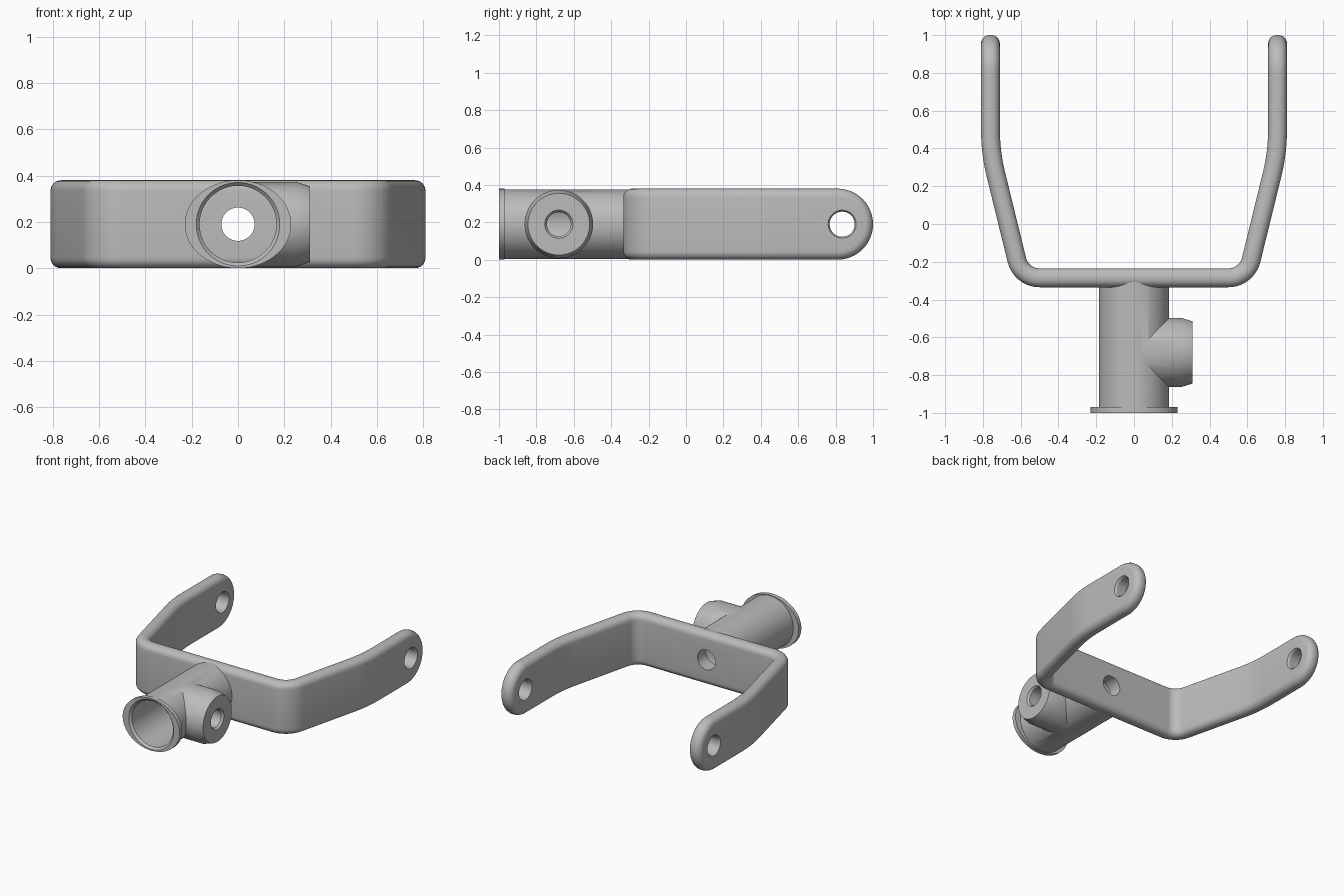
import bpy, bmesh, math
from mathutils import Vector

if "Cube" in bpy.data.objects:
    bpy.data.objects.remove(bpy.data.objects["Cube"], do_unlink=True)

steel = bpy.data.materials.new("grey_steel")
steel.use_nodes = True
steel.diffuse_color = (0.5, 0.5, 0.5, 1)
steel.node_tree.nodes["Principled BSDF"].inputs["Base Color"].default_value = (0.5, 0.5, 0.5, 1)

MID = 0.19  # height of every axis


def make_object(name, bm):
    bmesh.ops.remove_doubles(bm, verts=bm.verts, dist=1e-5)
    bmesh.ops.recalc_face_normals(bm, faces=bm.faces)
    mesh = bpy.data.meshes.new(name)
    bm.to_mesh(mesh)
    bm.free()
    mesh.materials.append(steel)
    obj = bpy.data.objects.new(name, mesh)
    bpy.context.collection.objects.link(obj)
    return obj


def lathe(name, profile, axis, offset=0.0, stretch=1.0, steps=64):
    """Solid of revolution; profile is (position along axis, radius)."""
    bm = bmesh.new()
    rings = []
    for along, r in profile:
        ring = []
        for i in range(steps):
            a = math.tau * (i + 0.5) / steps
            u, w = r * stretch * math.cos(a), r * math.sin(a)
            p = (along, offset + u, MID + w) if axis == "X" else (offset + u, along, MID + w)
            ring.append(bm.verts.new(p))
        rings.append(ring)
    for lo, hi in zip(rings, rings[1:]):
        for i in range(steps):
            j = (i + 1) % steps
            bm.faces.new((lo[i], lo[j], hi[j], hi[i]))
    bm.faces.new(rings[0])
    bm.faces.new(rings[-1])
    return make_object(name, bm)


def combine(obj, tool, operation):
    mod = obj.modifiers.new("combine", "BOOLEAN")
    mod.operation, mod.solver, mod.object = operation, "EXACT", tool
    bpy.context.view_layer.objects.active = obj
    bpy.ops.object.modifier_apply(modifier=mod.name)
    bpy.data.objects.remove(tool, do_unlink=True)


# Fork centreline: half of it as (length, curvature) pieces, mirrored for the other arm
corner, knee, tip_centre = Vector((0.597, -0.285)), Vector((0.76, 0.38)), 0.81
R1, R2 = 0.125, 1.0
lean = math.atan2(knee.y - corner.y, knee.x - corner.x)
rest = math.pi / 2 - lean
t1, t2 = R1 * math.tan(lean / 2), R2 * math.tan(rest / 2)
pieces = [(corner.x - t1, 0), (R1 * lean, 1 / R1), ((knee - corner).length - t1 - t2, 0),
          (R2 * rest, 1 / R2), (tip_centre - knee.y - t2, 0)]
total = sum(length for length, _ in pieces)


def on_path(s, out):
    """Point at arc length s, moved outwards by out."""
    side = -1 if s < 0 else 1
    left, p, h = abs(s), Vector((0, corner.y)), 0.0
    for n, (length, k) in enumerate(pieces):
        d = left if n == len(pieces) - 1 else min(left, length)
        if k:
            p += Vector((math.sin(h + k * d) - math.sin(h), math.cos(h) - math.cos(h + k * d))) / k
            h += k * d
        else:
            p += d * Vector((math.cos(h), math.sin(h)))
        left -= d
        if left <= 0:
            break
    p += out * Vector((math.sin(h), -math.cos(h)))
    return side * p.x, p.y


# Fork strip: stadium outline with rounded rims, wrapped on the centreline
half, fillet, cuts, arc = 0.05, 0.045, 6, 16
layers = []
for i in range(cuts + 1):
    a = math.pi / 2 * i / cuts
    layers.append((-(half - fillet) - fillet * math.cos(a), MID - fillet * (1 - math.sin(a))))
layers += [(-t, r) for t, r in reversed(layers)]

stations, s = [], 0.0  # (arc length, end-cap angle)
for length, k in pieces:
    n = 12 if k else 1
    stations += [(s + length * (i + 1) / n, 0) for i in range(n)]
    s += length
stations += [(total, math.pi / 2 * (i + 1) / arc) for i in range(arc)]
columns = [(-s, -a) for s, a in reversed(stations)] + stations

bm = bmesh.new()
rings = []
for s, a in columns:
    top, bottom = [], []
    for t, r in layers:
        x, y = on_path(s + r * math.sin(a), t)
        z = r * math.cos(a)
        top.append(bm.verts.new((x, y, MID + z)))
        bottom.append(bm.verts.new((x, y, MID - z)))
    rings.append(top + bottom[::-1])
for lo, hi in zip(rings, rings[1:]):
    for i in range(len(lo)):
        j = (i + 1) % len(lo)
        bm.faces.new((lo[i], lo[j], hi[j], hi[i]))
fork = make_object("fork", bm)

# Pivot holes with eased rims, and the hole in the crossbar
for side in (-1, 1):
    rim = [(0.70, 0.083), (0.71, 0.075), (0.724, 0.067)]
    rim += [(2 * knee.x - x, r) for x, r in reversed(rim)]
    combine(fork, lathe("pivot_cutter", [(side * x, r) for x, r in rim], "X", 0.835), "DIFFERENCE")
combine(fork, lathe("crossbar_cutter", [(-0.4, 0.072), (-0.2, 0.072)], "Y"), "DIFFERENCE")

# Socket: tube, oval flange and side boss, then bored out
socket = lathe("socket", [(-0.99, 0.186), (-0.285, 0.186)], "Y")
combine(socket, lathe("flange", [(-1.0, 0.19), (-0.97, 0.19)], "Y", stretch=1.21), "UNION")
boss_y = -0.68
boss = lathe("boss", [(0, 0.183), (0.25, 0.183), (0.31, 0.165)], "X", boss_y)
combine(socket, boss, "UNION")
bore = lathe("bore_cutter", [(-1.01, 0.19), (-0.985, 0.166), (-0.25, 0.166)], "Y")
combine(socket, bore, "DIFFERENCE")
port = lathe("port_cutter", [(0.05, 0.064), (0.295, 0.064), (0.32, 0.083)], "X", boss_y)
combine(socket, port, "DIFFERENCE")

# Smooth shading with sharp edges kept
bpy.ops.object.select_all(action="DESELECT")
for obj in (fork, socket):
    obj.select_set(True)
    bpy.context.view_layer.objects.active = obj
bpy.ops.object.shade_smooth_by_angle(angle=math.radians(28))
